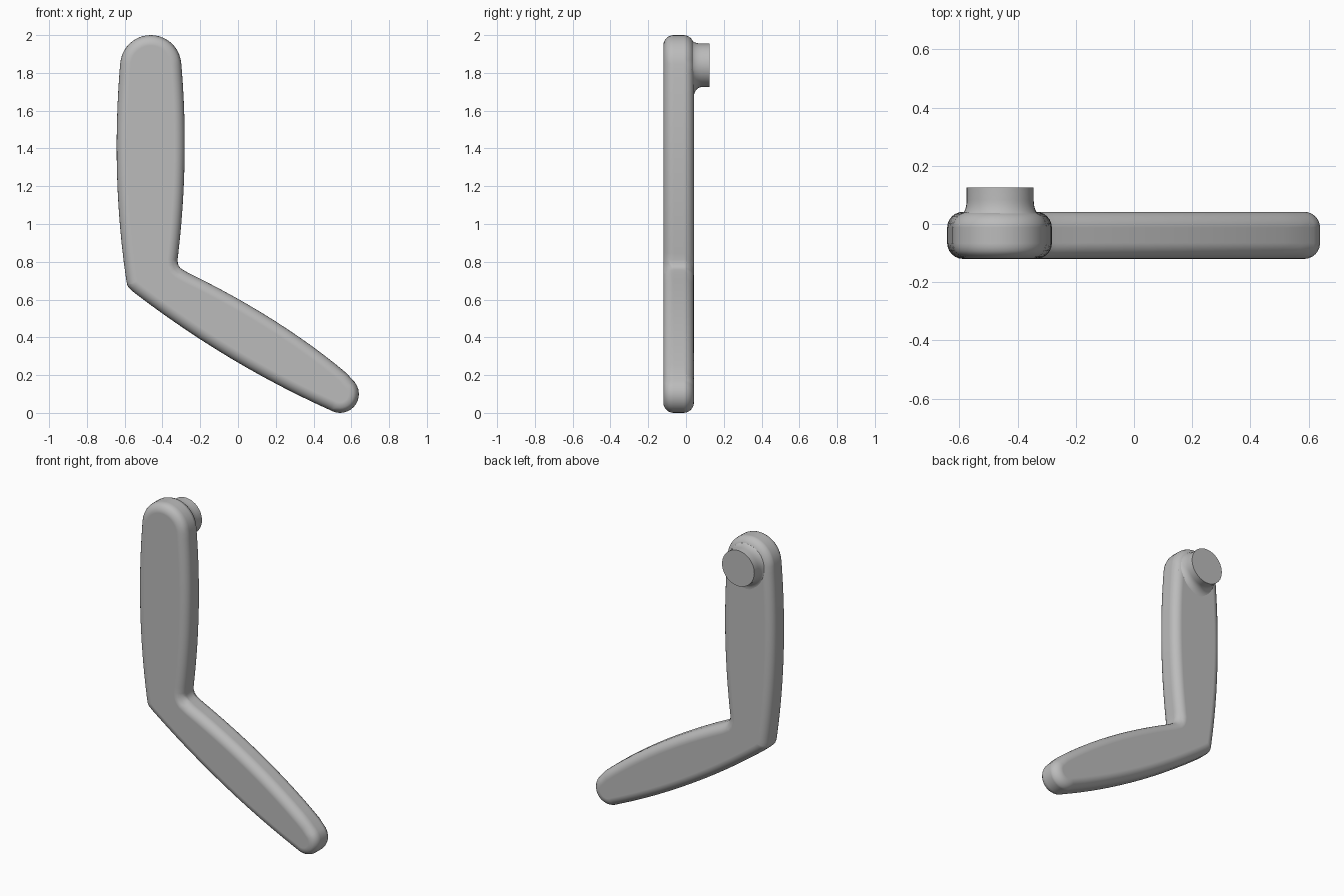
import bpy, bmesh
from math import sin, cos, pi, radians
from mathutils import Vector

cube = bpy.data.objects.get("Cube")
if cube:
    bpy.data.objects.remove(cube, do_unlink=True)

grey = bpy.data.materials.new("plain grey")
grey.use_nodes = True
colour = (0.5, 0.5, 0.5, 1)
grey.diffuse_color = colour
grey.node_tree.nodes["Principled BSDF"].inputs["Base Color"].default_value = colour


def finish(name, bm):
    bmesh.ops.recalc_face_normals(bm, faces=bm.faces)
    mesh = bpy.data.meshes.new(name)
    bm.to_mesh(mesh)
    bm.free()
    mesh.materials.append(grey)
    obj = bpy.data.objects.new(name, mesh)
    bpy.context.collection.objects.link(obj)
    return obj


def smooth(obj, angle):
    bpy.ops.object.select_all(action='DESELECT')
    obj.select_set(True)
    bpy.context.view_layer.objects.active = obj
    bpy.ops.object.shade_smooth_by_angle(angle=radians(angle))


def bow(start, middle, end, n=12):
    """Gentle curve through three points."""
    a, m, b = Vector(start), Vector(middle), Vector(end)
    c = 2 * m - (a + b) / 2
    return [a * (1 - t)**2 + c * 2 * t * (1 - t) + b * t * t
            for t in (i / n for i in range(n + 1))]


def arc(centre, radius, a0, a1, n):
    return [Vector((centre[0] + radius * cos(a), centre[1] + radius * sin(a)))
            for a in (radians(a0 + (a1 - a0) * i / n) for i in range(n + 1))]


# Bent arm: outline, extruded and rounded on the front and back rims
outline = arc((-0.462, 1.838), 0.162, 4, 176, 20)
outline += bow((-0.627, 1.81), (-0.64, 1.25), (-0.592, 0.705))
outline += bow((-0.587, 0.68), (-0.58, 0.665), (-0.565, 0.65), 3)
outline += bow((-0.545, 0.633), (-0.04, 0.29), (0.485, 0.016))
outline += arc((0.54, 0.1), 0.1, -114, 50, 14)
outline += bow((0.575, 0.21), (0.19, 0.49), (-0.265, 0.742))
outline += bow((-0.29, 0.757), (-0.313, 0.777), (-0.32, 0.81), 4)
outline += bow((-0.316, 0.845), (-0.283, 1.33), (-0.297, 1.81))

FRONT, BACK = -0.12, 0.042
bm = bmesh.new()
face = bm.faces.new([bm.verts.new((p.x, FRONT, p.y)) for p in outline])
side = bmesh.ops.extrude_face_region(bm, geom=[face], use_keep_orig=True)
moved = [v for v in side["geom"] if isinstance(v, bmesh.types.BMVert)]
bmesh.ops.translate(bm, verts=moved, vec=(0, BACK - FRONT, 0))
arm = finish("bent_arm", bm)
smooth(arm, 50)
bevel = arm.modifiers.new("rounded_rims", 'BEVEL')
bevel.width = 0.055
bevel.segments = 6
bevel.limit_method = 'ANGLE'
bevel.angle_limit = radians(60)
bevel.use_clamp_overlap = False
bevel.harden_normals = True

# Round peg on the back: its flare is tighter where the arm's top curves away
bm = bmesh.new()
SIDES, STEPS = 40, 7
rings = []
for step in range(STEPS + 1):
    a = pi / 2 * step / STEPS
    ring = []
    for i in range(SIDES):
        t = 2 * pi * i / SIDES
        down = max(0, -sin(t))
        reach = 0.025 + 0.025 * down
        drop = 0.056 - 0.014 * down
        r = 0.115 + reach * (1 - cos(a))
        y = 0.084 - drop * sin(a)
        ring.append(bm.verts.new((-0.46 + r * cos(t), y, 1.84 + r * sin(t))))
    rings.append(ring)
end = [bm.verts.new((v.co.x, 0.125, v.co.z)) for v in rings[0]]
rings.insert(0, end)
for upper, lower in zip(rings, rings[1:]):
    for i in range(SIDES):
        j = (i + 1) % SIDES
        bm.faces.new((upper[i], upper[j], lower[j], lower[i]))
bm.faces.new(end)
bm.faces.new(rings[-1])
peg = finish("back_peg", bm)
smooth(peg, 50)
